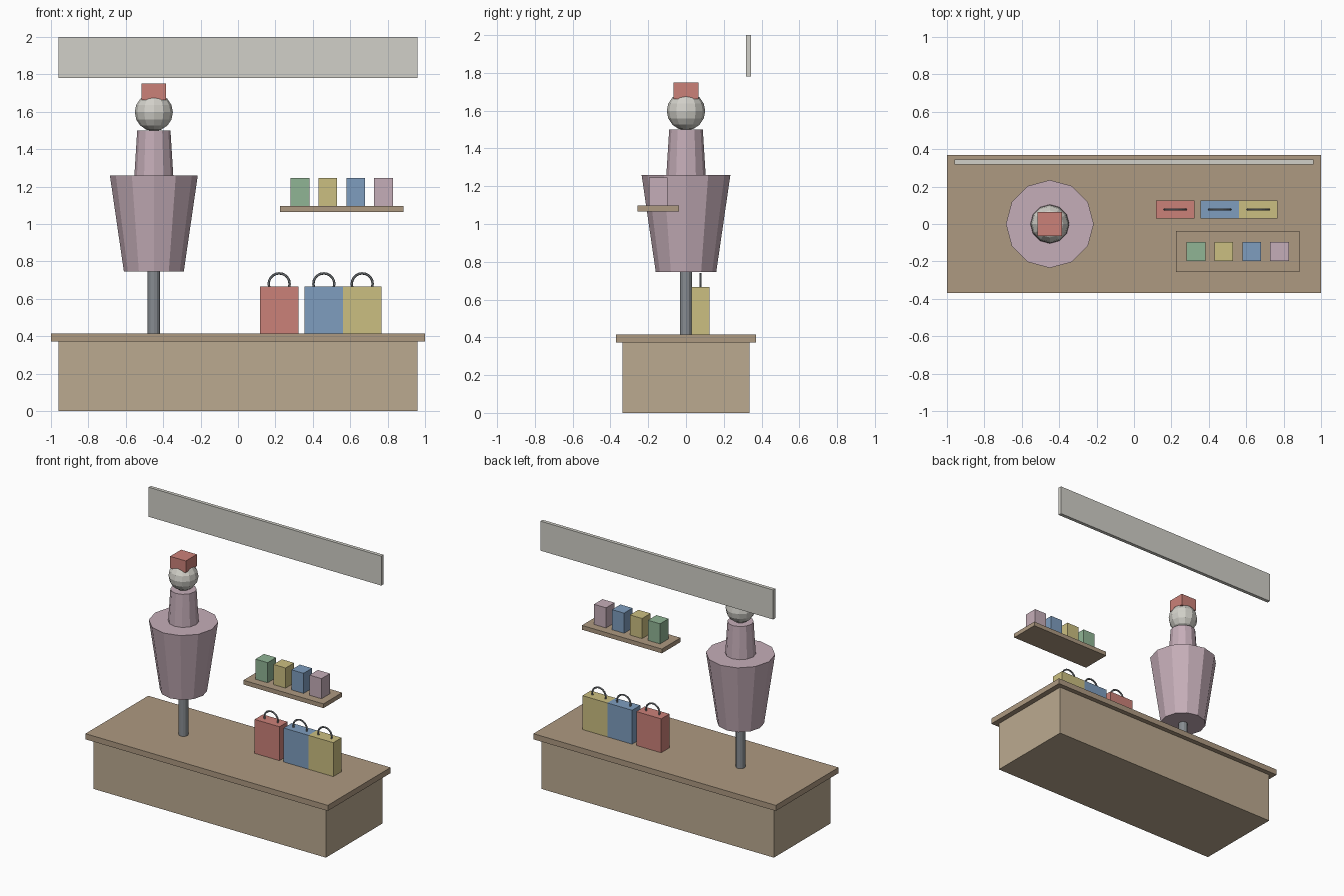
import bpy, math

if "Cube" in bpy.data.objects:
    bpy.data.objects.remove(bpy.data.objects["Cube"])


def material(name, rgb):
    m = bpy.data.materials.new(name)
    m.diffuse_color = (*rgb, 1)
    m.use_nodes = True
    m.node_tree.nodes["Principled BSDF"].inputs["Base Color"].default_value = m.diffuse_color
    return m


RED = material("red", (0.60, 0.22, 0.19))
BLUE = material("blue", (0.21, 0.34, 0.52))
YELLOW = material("yellow", (0.60, 0.52, 0.22))
GREEN = material("green", (0.28, 0.46, 0.30))
MAUVE = material("mauve", (0.56, 0.42, 0.48))
WOOD = material("wood", (0.42, 0.32, 0.22))
PLINTH = material("plinth_wood", (0.50, 0.40, 0.28))
METAL = material("metal", (0.24, 0.26, 0.28))
STONE = material("pale_grey", (0.64, 0.63, 0.58))


def finish(name, mat):
    ob = bpy.context.object
    ob.name = name
    ob.data.materials.append(mat)
    return ob


def box(name, centre, size, z0, z1, mat):
    bpy.ops.mesh.primitive_cube_add(size=1, location=(*centre, (z0 + z1) / 2))
    ob = finish(name, mat)
    ob.scale = (*size, z1 - z0)
    return ob


def cone(name, r0, r1, z0, z1, mat):
    bpy.ops.mesh.primitive_cone_add(vertices=12, radius1=r0, radius2=r1,
                                    depth=z1 - z0, location=(MX, 0, (z0 + z1) / 2))
    return finish(name, mat)


# Display plinth and its overhanging top
box("plinth", (0, 0), (1.92, 0.67), 0, 0.372, PLINTH)
box("plinth_top", (0, 0), (2.0, 0.74), 0.372, 0.414, WOOD)

# Blank header board
box("header_board", (0, 0.331), (1.92, 0.026), 1.78, 2.0, STONE)

# Mannequin
MX = -0.45
cone("stand_pole", 0.033, 0.033, 0.414, 0.76, METAL)
cone("mannequin_lower_body", 0.160, 0.235, 0.745, 1.26, MAUVE)
cone("mannequin_upper_body", 0.104, 0.089, 1.26, 1.50, MAUVE)
bpy.ops.mesh.primitive_uv_sphere_add(segments=12, ring_count=8, radius=0.102,
                                     location=(MX, 0, 1.598))
finish("mannequin_head", STONE)
box("hat", (MX, 0), (0.13, 0.13), 1.662, 1.75, RED)

# Handbags with ring handles
for i, (x, mat) in enumerate([(0.22, RED), (0.459, BLUE), (0.664, YELLOW)]):
    box(f"bag_{i + 1}", (x, 0.077), (0.205, 0.097), 0.414, 0.667, mat)
    bpy.ops.mesh.primitive_torus_add(location=(x, 0.077, 0.68),
                                     rotation=(math.pi / 2, 0, 0),
                                     major_radius=0.056, minor_radius=0.0065,
                                     major_segments=20, minor_segments=6)
    finish(f"bag_handle_{i + 1}", METAL)

# Floating shelf with small boxes
box("shelf", (0.555, -0.147), (0.66, 0.22), 1.065, 1.097, WOOD)
for i, mat in enumerate([GREEN, YELLOW, BLUE, MAUVE]):
    box(f"shelf_box_{i + 1}", (0.332 + i * 0.1485, -0.147), (0.1, 0.1),
        1.097, 1.247, mat)
